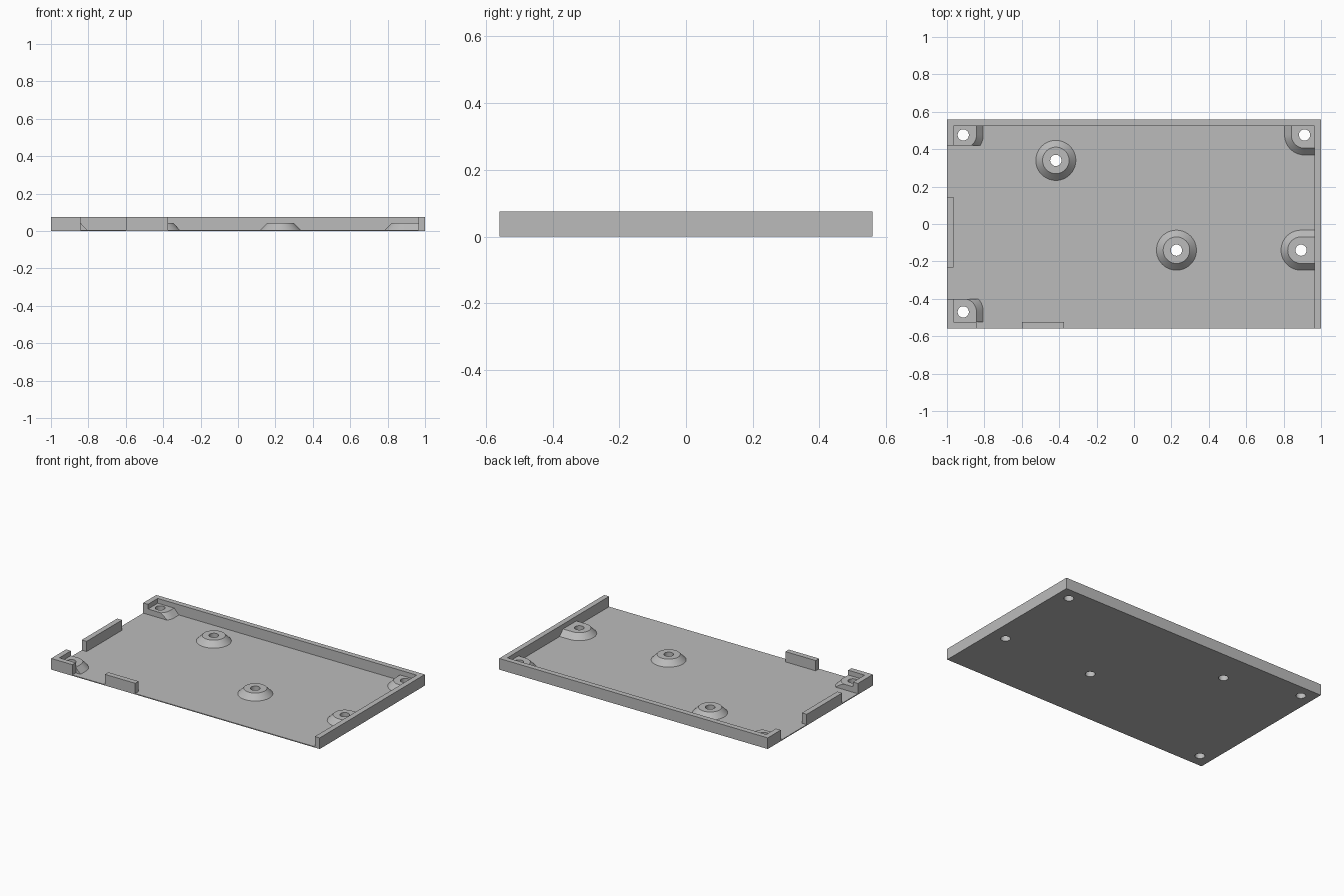
import bpy, bmesh, math
from mathutils import Vector

cube = bpy.data.objects.get("Cube")
if cube:
    bpy.data.objects.remove(cube, do_unlink=True)

HX, HY = 1.0, 0.559           # half length and half width
WALL, FLOOR, TOP = 0.036, 0.006, 0.075
IX, IY = HX - WALL, HY - WALL  # inner wall faces
BOSS_TOP, BASE_R, TOP_R, HOLE_R = 0.043, 0.107, 0.071, 0.03

grey = bpy.data.materials.new("light_grey")
grey.use_nodes = True
colour = (0.5, 0.5, 0.5, 1)
grey.diffuse_color = colour
grey.node_tree.nodes["Principled BSDF"].inputs["Base Color"].default_value = colour


def make_object(name, bm):
    bmesh.ops.recalc_face_normals(bm, faces=bm.faces)
    mesh = bpy.data.meshes.new(name)
    bm.to_mesh(mesh)
    bm.free()
    mesh.materials.append(grey)
    obj = bpy.data.objects.new(name, mesh)
    bpy.context.collection.objects.link(obj)
    return obj


def box(name, x0, x1, y0, y1, z0, z1):
    bm = bmesh.new()
    bmesh.ops.create_cube(bm, size=1)
    for v in bm.verts:
        v.co = Vector((x1 if v.co.x > 0 else x0,
                       y1 if v.co.y > 0 else y0,
                       z1 if v.co.z > 0 else z0))
    return make_object(name, bm)


def combine(target, other, operation):
    """Apply a boolean and discard the second body."""
    mod = target.modifiers.new("combine", "BOOLEAN")
    mod.operation, mod.object, mod.solver = operation, other, "EXACT"
    bpy.context.view_layer.objects.active = target
    bpy.ops.object.modifier_apply(modifier=mod.name)
    bpy.data.objects.remove(other, do_unlink=True)


def drill(target, x, y):
    bm = bmesh.new()
    bmesh.ops.create_cone(bm, cap_ends=True, segments=48, radius1=HOLE_R,
                          radius2=HOLE_R, depth=0.4)
    bmesh.ops.translate(bm, verts=bm.verts, vec=(x, y, 0))
    combine(target, make_object("drill", bm), "DIFFERENCE")


def boss(name, x, y, dx=0, dy=0, clips=()):
    """Sloped screw boss, stretched by dx / dy and trimmed by planes."""
    bm = bmesh.new()
    for ox in {0, dx}:
        for oy in {0, dy}:
            part = bmesh.ops.create_cone(bm, cap_ends=True, segments=64, radius1=BASE_R,
                                         radius2=TOP_R, depth=BOSS_TOP - FLOOR)
            bmesh.ops.translate(bm, verts=part["verts"],
                                vec=(x + ox, y + oy, (BOSS_TOP + FLOOR) / 2))
    if dx or dy:
        bmesh.ops.delete(bm, geom=bm.faces[:], context="FACES_ONLY")
        hull = bmesh.ops.convex_hull(bm, input=bm.verts[:])
        spare = {g for g in hull["geom_interior"] + hull["geom_unused"]
                 if isinstance(g, bmesh.types.BMVert)}
        bmesh.ops.delete(bm, geom=list(spare), context="VERTS")
        bmesh.ops.dissolve_limit(bm, angle_limit=0.01, verts=bm.verts[:], edges=bm.edges[:])
    for point, normal in clips:
        geom = bm.verts[:] + bm.edges[:] + bm.faces[:]
        cut = bmesh.ops.bisect_plane(bm, geom=geom, plane_co=point, plane_no=normal,
                                     clear_outer=True)
        rim = [e for e in cut["geom_cut"] if isinstance(e, bmesh.types.BMEdge)]
        bmesh.ops.contextual_create(bm, geom=rim)
    obj = make_object(name, bm)
    drill(obj, x, y)
    return obj


# Floor plate with the upright walls and tabs
tray = box("tray", -HX, HX, -HY, HY, 0, FLOOR)
walls = {
    "back_wall": (-HX, HX, IY, HY),
    "left_wall": (IX, HX, -HY, HY),
    "back_corner_return": (-HX, -IX, 0.42, HY),
    "side_tab": (-HX, -IX, -0.233, 0.144),
    "front_corner_return": (-HX, -IX, -HY, -0.40),
    "front_corner_wall": (-HX, -0.842, -HY, -IY),
    "front_tab": (-0.60, -0.374, -HY, -IY),
}
for name, (x0, x1, y0, y1) in walls.items():
    combine(tray, box(name, x0, x1, y0, y1, 0, TOP), "UNION")

# Trimming planes along the inner wall faces
at_left = ((IX, 0, 0), (1, 0, 0))
at_right = ((-IX, 0, 0), (-1, 0, 0))
at_back = ((0, IY, 0), (0, 1, 0))
at_front = ((0, -IY, 0), (0, -1, 0))

# Screw bosses
bosses = [
    ("back_boss", -0.418, 0.34, 0, 0, ()),
    ("middle_boss", 0.227, -0.14, 0, 0, ()),
    ("left_side_boss", 0.893, -0.14, 0.2, 0, (at_left,)),
    ("back_left_boss", 0.912, 0.476, 0.2, 0.2, (at_left, at_back)),
    ("back_right_boss", -0.913, 0.476, -0.2, 0.2,
     (at_right, at_back, ((0, 0.42, 0), (0, -1, 0)))),
    ("front_right_boss", -0.913, -0.47, -0.2, -0.2,
     (at_right, at_front, ((0, -0.40, 0), (0, 1, 0)))),
]
parts = [tray]
for spec in bosses:
    parts.append(boss(*spec))
    drill(tray, spec[1], spec[2])

# Smooth the round faces and keep the edges sharp
for obj in parts:
    bpy.ops.object.select_all(action="DESELECT")
    obj.select_set(True)
    bpy.context.view_layer.objects.active = obj
    bpy.ops.object.shade_smooth_by_angle(angle=math.radians(25))
